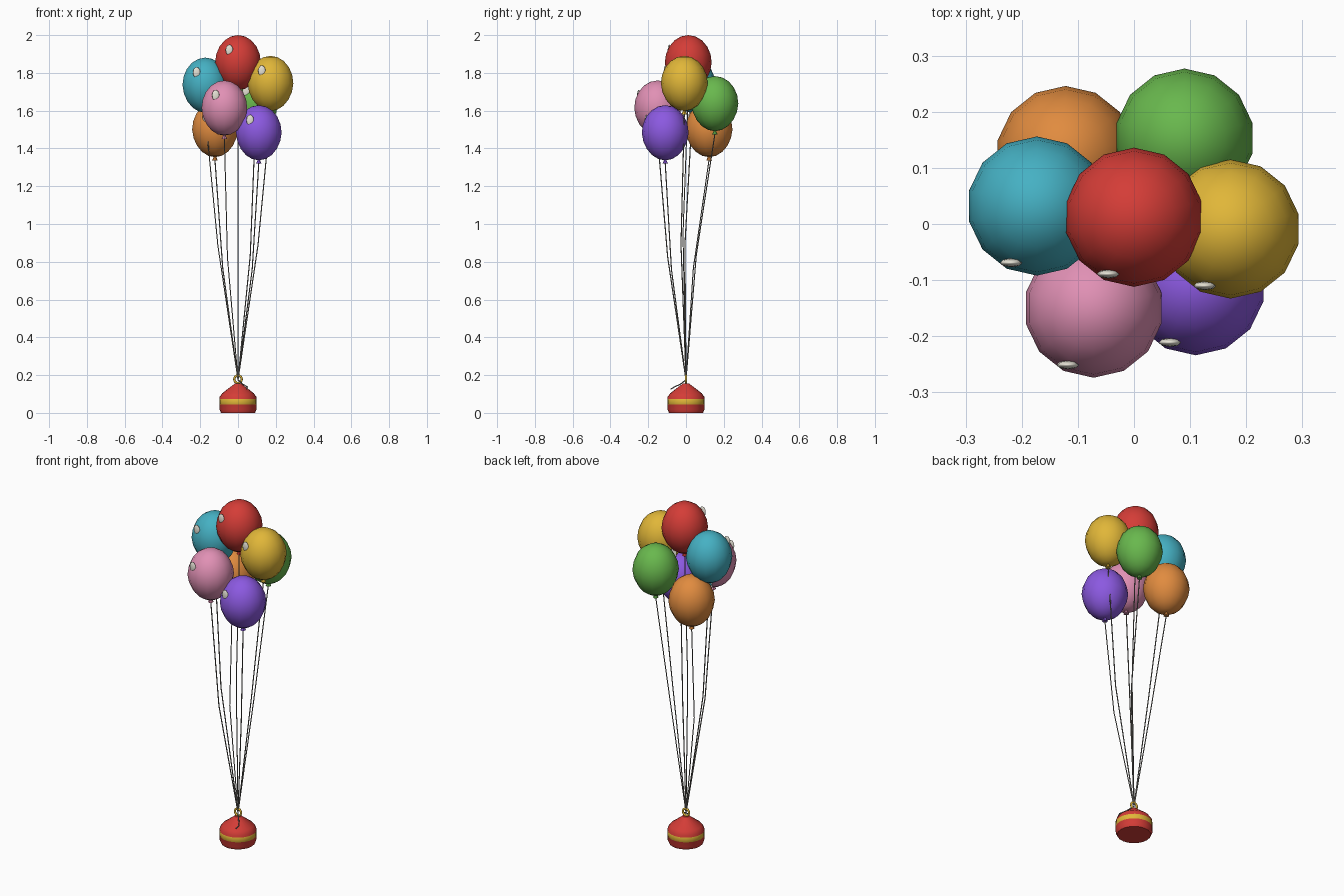
import bpy, bmesh, math
from mathutils import Vector

if "Cube" in bpy.data.objects:
    bpy.data.objects.remove(bpy.data.objects["Cube"])


def material(name, rgb):
    m = bpy.data.materials.new(name)
    m.diffuse_color = (*rgb, 1)
    m.use_nodes = True
    m.node_tree.nodes["Principled BSDF"].inputs["Base Color"].default_value = m.diffuse_color
    return m


RED = material("red", (0.66, 0.046, 0.038))
TEAL = material("teal", (0.06, 0.44, 0.55))
YELLOW = material("yellow", (0.75, 0.47, 0.04))
PINK = material("pink", (0.75, 0.28, 0.46))
PURPLE = material("purple", (0.26, 0.10, 0.75))
ORANGE = material("orange", (0.75, 0.26, 0.05))
GREEN = material("green", (0.14, 0.48, 0.075))
CREAM = material("cream", (0.85, 0.82, 0.72))
GREY = material("string grey", (0.22, 0.21, 0.19))


def lathe(name, profile, sides, mats, origin=(0, 0, 0), scale=(1, 1, 1), angle=30, rule=None):
    """Revolve (radius, height) points from bottom to top and cap the ends."""
    bm = bmesh.new()
    rings = []
    for r, z in profile:
        rings.append([bm.verts.new((r * math.sin(2 * math.pi * i / sides),
                                    r * math.cos(2 * math.pi * i / sides), z))
                      for i in range(sides)])
    for row, (a, b) in enumerate(zip(rings, rings[1:])):
        for i in range(sides):
            j = (i + 1) % sides
            f = bm.faces.new((a[i], a[j], b[j], b[i]))
            f.material_index = rule(row) if rule else 0
    bm.faces.new(rings[0])
    bm.faces.new(rings[-1])
    bmesh.ops.remove_doubles(bm, verts=bm.verts, dist=1e-5)
    bmesh.ops.recalc_face_normals(bm, faces=bm.faces)
    me = bpy.data.meshes.new(name)
    bm.to_mesh(me)
    bm.free()
    for m in mats:
        me.materials.append(m)
    ob = bpy.data.objects.new(name, me)
    bpy.context.collection.objects.link(ob)
    ob.location, ob.scale = origin, scale
    smooth(ob, angle)
    return ob


def smooth(ob, angle):
    bpy.ops.object.select_all(action='DESELECT')
    ob.select_set(True)
    bpy.context.view_layer.objects.active = ob
    bpy.ops.object.shade_smooth_by_angle(angle=math.radians(angle))


def cord(name, points, radius=0.003):
    cu = bpy.data.curves.new(name, 'CURVE')
    cu.dimensions = '3D'
    cu.bevel_depth, cu.bevel_resolution, cu.use_fill_caps = radius, 1, True
    sp = cu.splines.new('POLY')
    sp.points.add(len(points) - 1)
    for p, co in zip(sp.points, points):
        p.co = (*co, 1)
    cu.materials.append(GREY)
    ob = bpy.data.objects.new(name, cu)
    bpy.context.collection.objects.link(ob)


def ball(rings, taper=0.0):
    """Half-circle profile of unit radius, slightly narrowed below the middle."""
    pts = []
    for k in range(rings + 1):
        t = math.pi * k / rings
        z = -math.cos(t)
        r = 1e-6 if k in (0, rings) else math.sin(t) * (1 + taper * min(z, 0))
        pts.append((r, z))
    return pts


# Balloons, each with a knot, a shine spot and a string
RADIUS, HALF = 0.124, 0.146
TIE = Vector((0, 0, 0.175))
balloons = [
    ("red", RED, (0, 0.012, 1.854)),
    ("teal", TEAL, (-0.173, 0.032, 1.735)),
    ("yellow", YELLOW, (0.172, -0.009, 1.744)),
    ("pink", PINK, (-0.072, -0.15, 1.614)),
    ("purple", PURPLE, (0.11, -0.11, 1.483)),
    ("orange", ORANGE, (-0.122, 0.122, 1.50)),
    ("green", GREEN, (0.09, 0.153, 1.637)),
]
for name, mat, pos in balloons:
    c = Vector(pos)
    lathe(name + "_balloon", ball(10, 0.05), 14, [mat], c, (RADIUS, RADIUS, HALF), 60)
    lathe(name + "_knot", [(0.015, -0.164), (0.004, -0.139)], 8, [mat], c)
    lathe(name + "_shine", ball(6), 8, [CREAM], c + Vector((-0.046, -0.101, 0.067)),
          (0.02, 0.008, 0.029), 60)
    knot = c - Vector((0, 0, 0.16))
    bend = (knot + TIE) / 2
    bend += Vector((0.02 * (c.x > 0) - 0.02 * (c.x < 0), -0.022, 0.01))
    cord(name + "_string", [TIE, bend, knot])

# Weight with a painted band
body = [(0.090, 0), (0.098, 0.018), (0.098, 0.045), (0.099, 0.047), (0.099, 0.071),
        (0.098, 0.073), (0.097, 0.085), (0.084, 0.104), (0.026, 0.148), (0.018, 0.156)]
lathe("weight", body, 20, [RED, YELLOW], rule=lambda row: int(row in (2, 3, 4)))

# Tie ring on top of the weight
bpy.ops.mesh.primitive_torus_add(major_segments=16, minor_segments=8, major_radius=0.02,
                                 minor_radius=0.006, location=(0, 0, 0.178),
                                 rotation=(math.pi / 2, 0, 0))
ring = bpy.context.object
ring.name = "tie_ring"
ring.data.materials.append(YELLOW)
smooth(ring, 60)

# Loose string end hanging over the front of the weight
cord("loose_end", [(0, 0, 0.175), (0.025, -0.03, 0.152), (0.05, -0.06, 0.138),
                   (0.045, -0.082, 0.125)])
